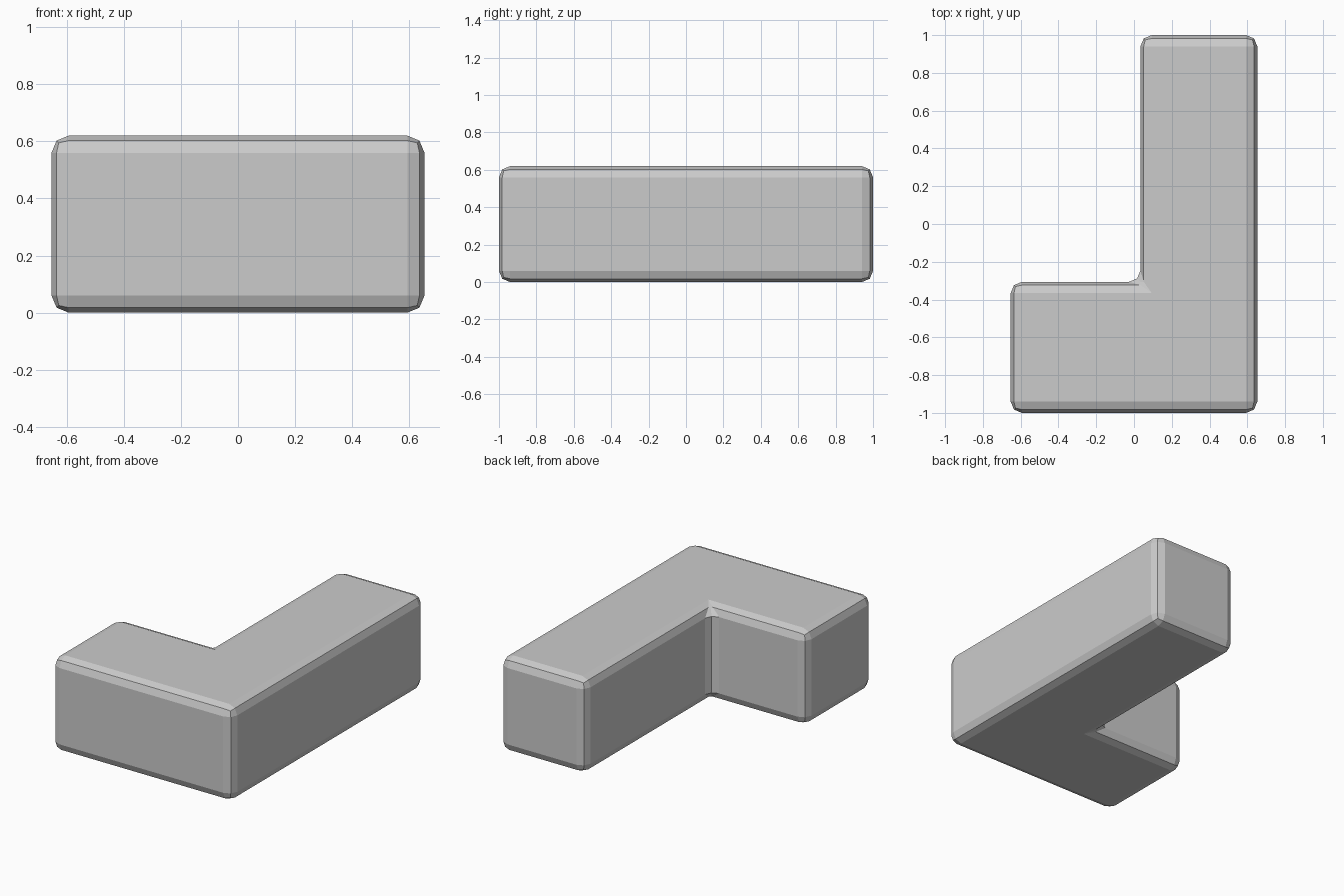
import bpy, bmesh

if "Cube" in bpy.data.objects:
    bpy.data.objects.remove(bpy.data.objects["Cube"])

# L-shaped footprint, counter-clockwise seen from above
W, HEIGHT = 0.653, 0.62
outline = [(-W, -1), (W, -1), (W, 1), (0.034, 1), (0.034, -0.306), (-W, -0.306)]

# Extrude the footprint into a solid block
bm = bmesh.new()
base = bm.faces.new([bm.verts.new((x, y, 0)) for x, y in outline])
top = bmesh.ops.extrude_face_region(bm, geom=[base], use_keep_orig=True)
bmesh.ops.translate(bm, vec=(0, 0, HEIGHT),
                    verts=[g for g in top["geom"] if isinstance(g, bmesh.types.BMVert)])
bmesh.ops.recalc_face_normals(bm, faces=bm.faces)
mesh = bpy.data.meshes.new("corner_block")
bm.to_mesh(mesh)
bm.free()
block = bpy.data.objects.new("corner_block", mesh)
bpy.context.collection.objects.link(block)

# Two-step rounded edges all round, including the inner corner
bevel = block.modifiers.new("rounded_edges", "BEVEL")
bevel.width = 0.06
bevel.segments = 2
bevel.limit_method = "ANGLE"
